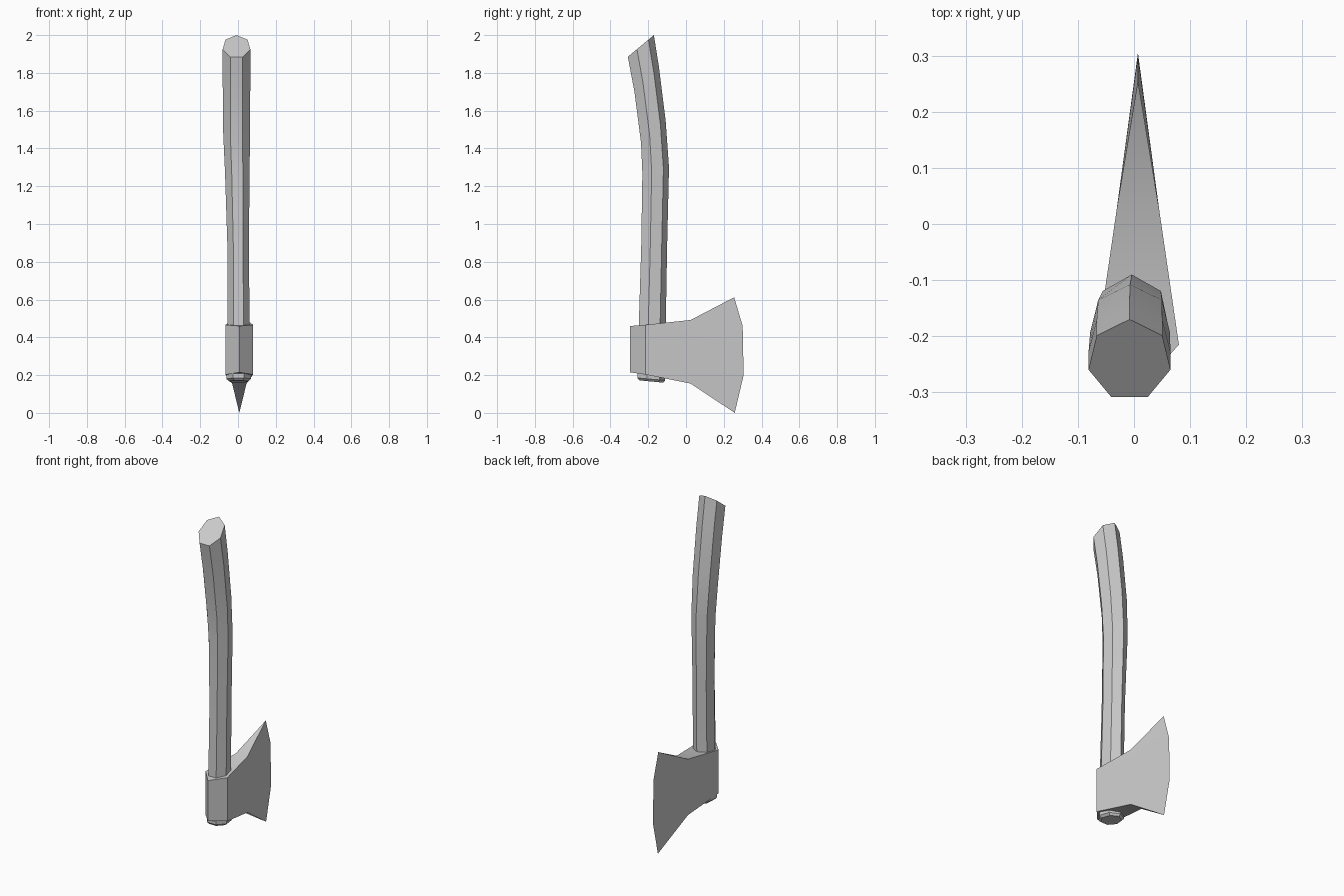
import bpy, bmesh, math

if "Cube" in bpy.data.objects:
    bpy.data.objects.remove(bpy.data.objects["Cube"])


def loft(name, rings, caps):
    """Skin a list of equal rings and close both ends with the given index faces."""
    bm = bmesh.new()
    loops = [[bm.verts.new(p) for p in ring] for ring in rings]
    n = len(loops[0])
    for a, b in zip(loops, loops[1:]):
        for i in range(n):
            j = (i + 1) % n
            bm.faces.new((a[i], a[j], b[j], b[i]))
    for end in (loops[0], loops[-1]):
        for face in caps:
            bm.faces.new([end[i] for i in face])
    # merge the doubled points along the sharp lines and orient outward
    bmesh.ops.recalc_face_normals(bm, faces=bm.faces)
    mesh = bpy.data.meshes.new(name)
    bm.to_mesh(mesh)
    bm.free()
    ob = bpy.data.objects.new(name, mesh)
    bpy.context.collection.objects.link(ob)
    bpy.ops.object.select_all(action='DESELECT')
    ob.select_set(True)
    bpy.context.view_layer.objects.active = ob
    bpy.ops.object.shade_smooth_by_angle(angle=math.radians(30))
    return ob


# Handle: seven-sided section, (across, front-to-back fraction)
SECTION = [(-0.45, 0), (0.45, 0), (1, 0.35), (0.8, 0.79), (0, 1), (-0.8, 0.79), (-1, 0.35)]


def handle_ring(fy, fz, by, bz, half, cx):
    return [(cx + u * half, fy + (by - fy) * t, fz + (bz - fz) * t) for u, t in SECTION]


# front y, front z, back y, back z, half width, centre x
stations = [
    (-0.245, 0.172, -0.120, 0.160, 0.052, 0.003),
    (-0.257, 0.185, -0.110, 0.172, 0.065, 0.003),
    (-0.257, 0.210, -0.110, 0.200, 0.065, 0.003),
    (-0.250, 0.460, -0.107, 0.470, 0.058, 0.003),
    (-0.237, 0.880, -0.100, 0.880, 0.057, 0.001),
    (-0.231, 1.270, -0.090, 1.300, 0.065, -0.004),
    (-0.238, 1.430, -0.108, 1.550, 0.071, -0.007),
    (-0.273, 1.700, -0.143, 1.830, 0.073, -0.008),
    (-0.308, 1.885, -0.170, 2.000, 0.073, -0.008),
]
loft("handle", [handle_ring(*s) for s in stations], [range(7)])

# Axe head: wedge with a pointed poll, flared to a sharp cutting edge
CX = 0.007


def head_ring(poll_z, side_z, neck_z, edge_y, edge_z):
    return [(CX, -0.297, poll_z), (CX + 0.073, -0.215, side_z), (CX + 0.038, 0.025, neck_z),
            (CX, edge_y, edge_z), (CX - 0.038, 0.025, neck_z), (CX - 0.073, -0.215, side_z)]


rows = [
    (0.215, 0.203, 0.155, 0.258, 0.000),
    (0.297, 0.290, 0.267, 0.305, 0.200),
    (0.378, 0.378, 0.380, 0.300, 0.460),
    (0.460, 0.466, 0.492, 0.255, 0.612),
]
loft("axe_head", [head_ring(*r) for r in rows], [(0, 1, 5), (5, 1, 2, 4), (4, 2, 3)])
